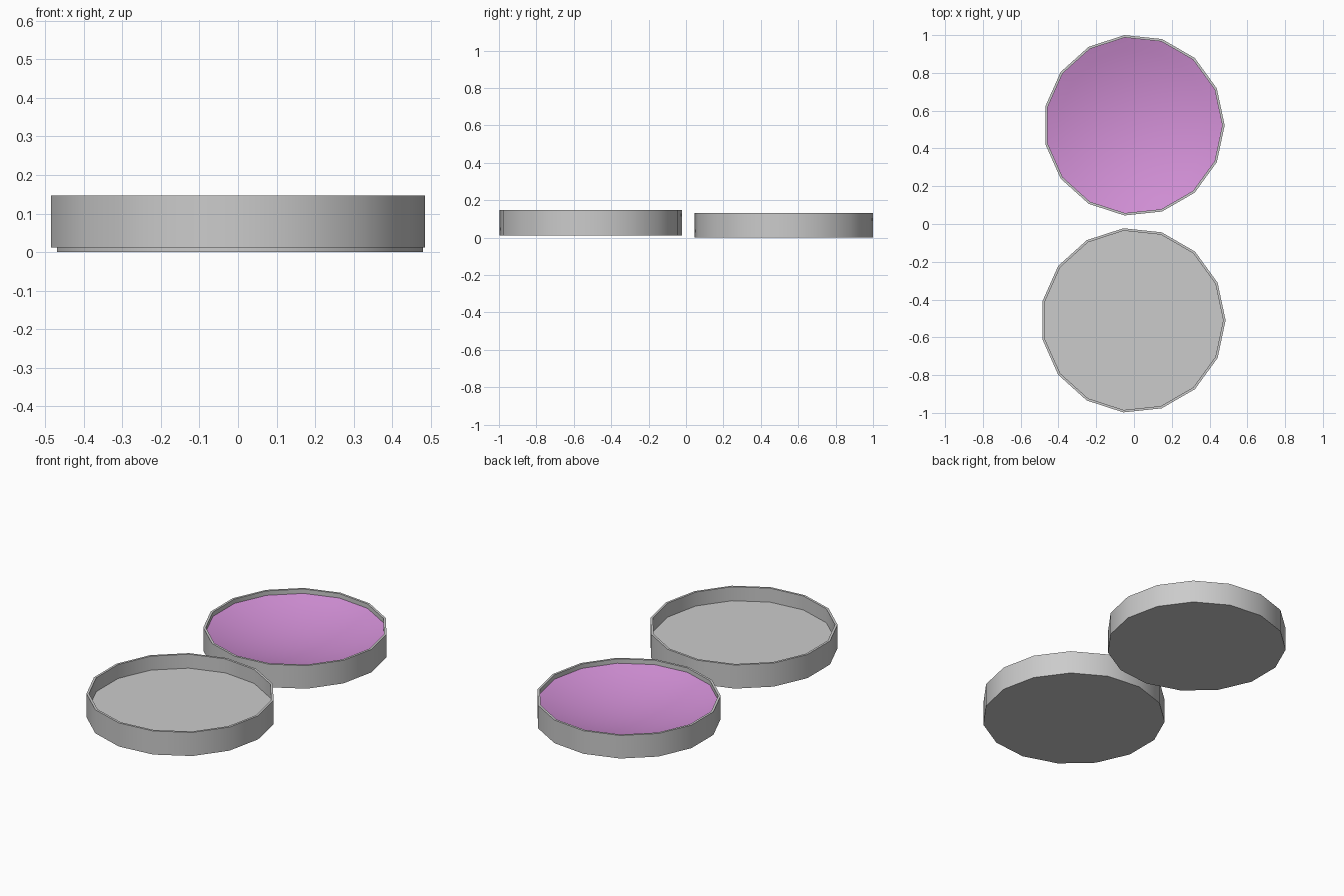
import bpy, bmesh
from math import cos, sin, tau, radians

if "Cube" in bpy.data.objects:
    bpy.data.objects.remove(bpy.data.objects["Cube"])

SIDES = 15


def revolve(name, profile, center, base=True):
    """15-sided solid from (radius, z) rings, capped at the ends."""
    bm = bmesh.new()
    rings = [[bm.verts.new((r * cos(tau * i / SIDES), r * sin(tau * i / SIDES), z))
              for i in range(SIDES)] for r, z in profile]
    for a, b in zip(rings, rings[1:]):
        for i in range(SIDES):
            j = (i + 1) % SIDES
            bm.faces.new((a[i], a[j], b[j], b[i]))
    if base:
        bm.faces.new(rings[0][::-1])
    bm.faces.new(rings[-1])
    for f in bm.faces:
        f.smooth = True
    mesh = bpy.data.meshes.new(name)
    bm.to_mesh(mesh)
    bm.free()
    obj = bpy.data.objects.new(name, mesh)
    obj.location = center
    bpy.context.collection.objects.link(obj)
    return obj


def tray(name, radius, height, floor, center, wall=0.013):
    """Shallow round tray with a thin rim."""
    obj = revolve(name, [(radius, 0), (radius, height),
                         (radius - wall, height), (radius - wall, floor)], center)
    obj.data.set_sharp_from_angle(angle=radians(30))
    return obj


# Lid, lying open side up in front
tray("lid", 0.49, 0.135, 0.055, (-0.005, -0.51, 0.012))

# Dish behind it
tray("dish_base", 0.48, 0.132, 0.02, (0, 0.5225, 0))

# Pink gel filling with a smooth, gently hollowed surface
R, EDGE, DEPTH = 0.468, 0.107, 0.075
steps = [1, 0.85, 0.7, 0.55, 0.4, 0.25, 0.1]
gel = revolve("gel_filling", [(R * t, EDGE - DEPTH * (1 - t * t)) for t in steps],
              (0, 0.5225, 0), base=False)
pink = bpy.data.materials.new("pink_gel")
pink.diffuse_color = (0.65, 0.28, 0.68, 1)
pink.use_nodes = True
pink.node_tree.nodes["Principled BSDF"].inputs["Base Color"].default_value = pink.diffuse_color
gel.data.materials.append(pink)
